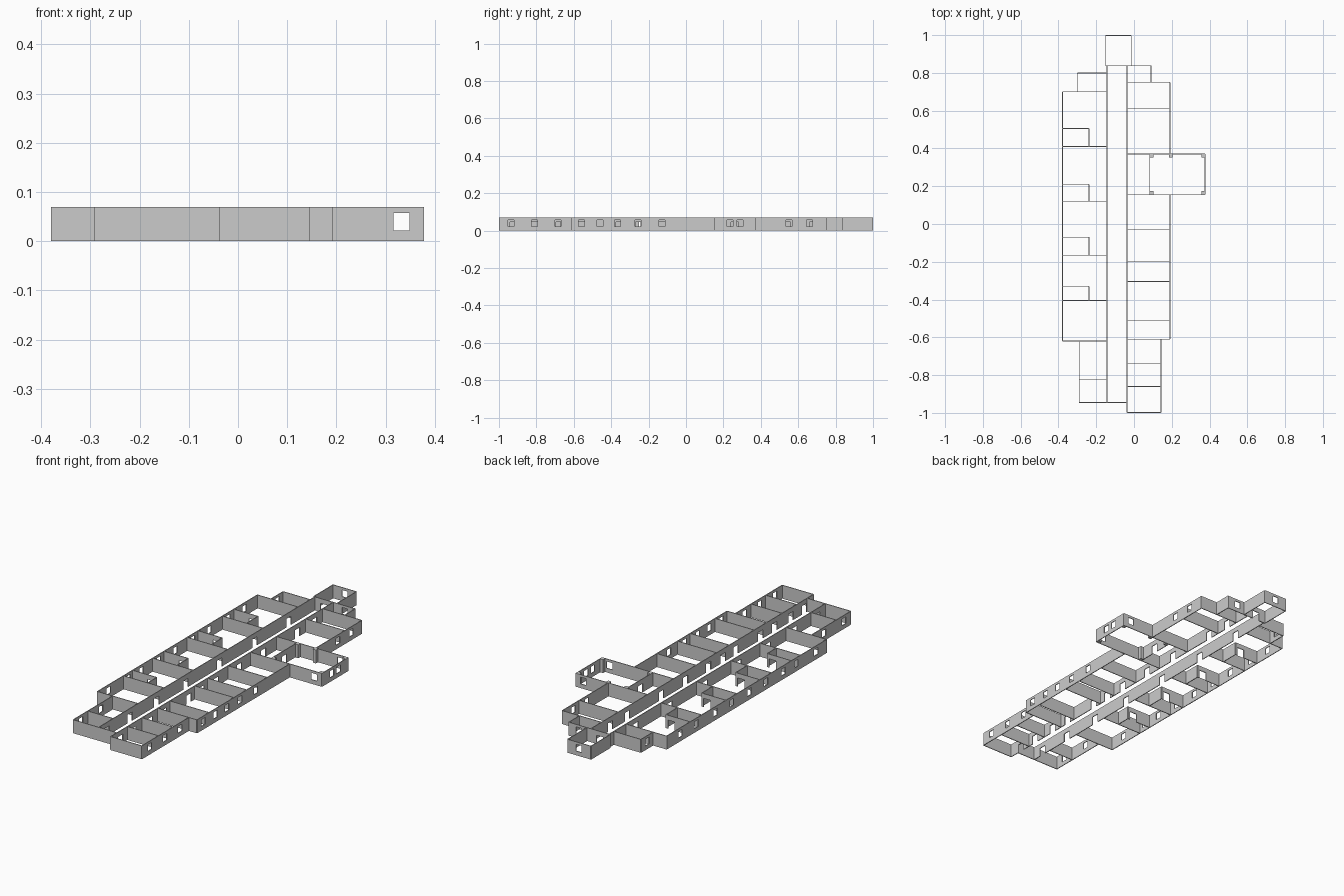
import bpy
import bmesh

HEIGHT = 0.07
THICK = 0.004
WINDOW = (0.032, 0.022, 0.057)   # width, sill, head
DOOR = (0.04, 0.0, 0.045)

cube = bpy.data.objects.get("Cube")
if cube:
    bpy.data.objects.remove(cube)

grey = bpy.data.materials.new("wall_grey")
grey.use_nodes = True
grey.diffuse_color = (0.6, 0.6, 0.6, 1)
grey.node_tree.nodes["Principled BSDF"].inputs["Base Color"].default_value = (0.6, 0.6, 0.6, 1)


def finish(name, bm):
    mesh = bpy.data.meshes.new(name)
    bm.to_mesh(mesh)
    bm.free()
    mesh.materials.append(grey)
    obj = bpy.data.objects.new(name, mesh)
    bpy.context.scene.collection.objects.link(obj)
    return obj


def wall(name, axis, fixed, start, end, windows=(), doors=()):
    """Thin upright wall along one axis with window and door openings."""
    holes = []
    for centres, (width, low, high) in ((windows, WINDOW), (doors, DOOR)):
        holes += [(c - width / 2, c + width / 2, low, high) for c in centres]
    start, end = sorted((start, end))
    along = sorted({start, end, *(v for h in holes for v in h[:2])})
    up = sorted({0.0, HEIGHT, *(v for h in holes for v in h[2:])})
    bm = bmesh.new()
    for a, b in zip(along, along[1:]):
        for c, d in zip(up, up[1:]):
            u, v = (a + b) / 2, (c + d) / 2
            if any(h[0] < u < h[1] and h[2] < v < h[3] for h in holes):
                continue
            corners = ((a, c), (b, c), (b, d), (a, d))
            bm.faces.new([bm.verts.new((fixed, s, z) if axis == "y" else (s, fixed, z))
                          for s, z in corners])
    bmesh.ops.remove_doubles(bm, verts=bm.verts, dist=0.0001)
    obj = finish(name, bm)
    solid = obj.modifiers.new("thickness", "SOLIDIFY")
    solid.thickness = THICK
    solid.offset = 0


def x_wall(name, y, x0, x1, **openings):
    wall(name, "x", y, x0, x1, **openings)


def y_wall(name, x, y0, y1, **openings):
    wall(name, "y", x, y0, y1, **openings)


# Main lines of the plan
WEST, EAST = -0.378, 0.19
HALL_W, HALL_E = -0.143, -0.037
SOUTH_W, SOUTH_E = -0.29, 0.143

# Corridor
y_wall("corridor_west_wall", HALL_W, -0.945, 0.838,
       doors=(-0.88, -0.69, -0.47, -0.23, 0.05, 0.34, 0.62))
y_wall("corridor_east_wall", HALL_E, -0.998, 0.838,
       doors=(-0.92, -0.81, -0.675, -0.56, -0.355, -0.25, -0.13, 0.06, 0.26, 0.54, 0.68))
x_wall("corridor_south_wall", -0.945, SOUTH_W, HALL_E)

# West wing with small corner rooms
y_wall("west_outer_wall", WEST, -0.62, 0.70,
       windows=(-0.53, -0.367, -0.26, -0.117, 0.02, 0.165, 0.30, 0.457, 0.59))
for i, y in enumerate((-0.62, -0.405, -0.165, 0.12, 0.41, 0.70)):
    x_wall(f"west_cross_wall_{i + 1}", y, WEST, HALL_W)
for i, (low, high) in enumerate(((-0.405, -0.33), (-0.165, -0.07), (0.12, 0.21), (0.41, 0.505))):
    x_wall(f"corner_room_wall_{i + 1}", high, WEST, -0.238, doors=(-0.27,))
    y_wall(f"corner_room_side_{i + 1}", -0.238, low, high)

# West end rooms
y_wall("southwest_outer_wall", SOUTH_W, -0.945, -0.62, windows=(-0.885, -0.72))
x_wall("southwest_cross_wall", -0.825, SOUTH_W, HALL_W)
y_wall("northwest_outer_wall", -0.30, 0.70, 0.80, windows=(0.75,))
x_wall("northwest_end_wall", 0.80, -0.30, HALL_W)

# East wing
y_wall("east_outer_wall", EAST, -0.61, 0.155,
       windows=(-0.56, -0.46, -0.365, -0.257, -0.128))
y_wall("northeast_outer_wall", EAST, 0.37, 0.75, windows=(0.55, 0.66))
for i, y in enumerate((-0.61, -0.51, -0.305, -0.20, -0.03, 0.61, 0.75)):
    x_wall(f"east_cross_wall_{i + 1}", y, HALL_E, EAST)
y_wall("southeast_outer_wall", SOUTH_E, -0.998, -0.61, windows=(-0.935, -0.81, -0.685))
for i, y in enumerate((-0.998, -0.86, -0.74)):
    x_wall(f"southeast_cross_wall_{i + 1}", y, HALL_E, SOUTH_E)

# North end rooms
y_wall("north_closet_wall", 0.09, 0.75, 0.838)
x_wall("north_closet_end", 0.838, HALL_E, 0.09, windows=(0.03,))
for side, x in (("west", -0.15), ("east", -0.015)):
    y_wall(f"north_porch_{side}_wall", x, 0.838, 0.998)
x_wall("north_porch_end", 0.998, -0.15, -0.015, windows=(-0.082,))
x_wall("north_porch_entry", 0.838, -0.15, -0.015, doors=(-0.09,))

# Projecting east hall with corner posts
BOX_W, BOX_E, BOX_S, BOX_N = 0.083, 0.376, 0.155, 0.37
x_wall("hall_south_wall", BOX_S, HALL_E, BOX_E, windows=(0.332,))
x_wall("hall_north_wall", BOX_N, HALL_E, BOX_E, windows=(0.332,))
y_wall("hall_east_wall", BOX_E, BOX_S, BOX_N, windows=(0.235, 0.29))
y_wall("hall_west_wall", BOX_W, BOX_S, BOX_N, doors=(0.26,))
inset = 0.01
posts = [(x, y) for x in (BOX_W + inset, BOX_E - inset) for y in (BOX_S + inset, BOX_N - inset)]
posts.append((EAST + 0.005, BOX_N - inset))
for i, (x, y) in enumerate(posts):
    bm = bmesh.new()
    bmesh.ops.create_cube(bm, size=1)
    bmesh.ops.scale(bm, vec=(0.018, 0.018, HEIGHT), verts=bm.verts)
    bmesh.ops.translate(bm, vec=(x, y, HEIGHT / 2), verts=bm.verts)
    finish(f"hall_post_{i + 1}", bm)
